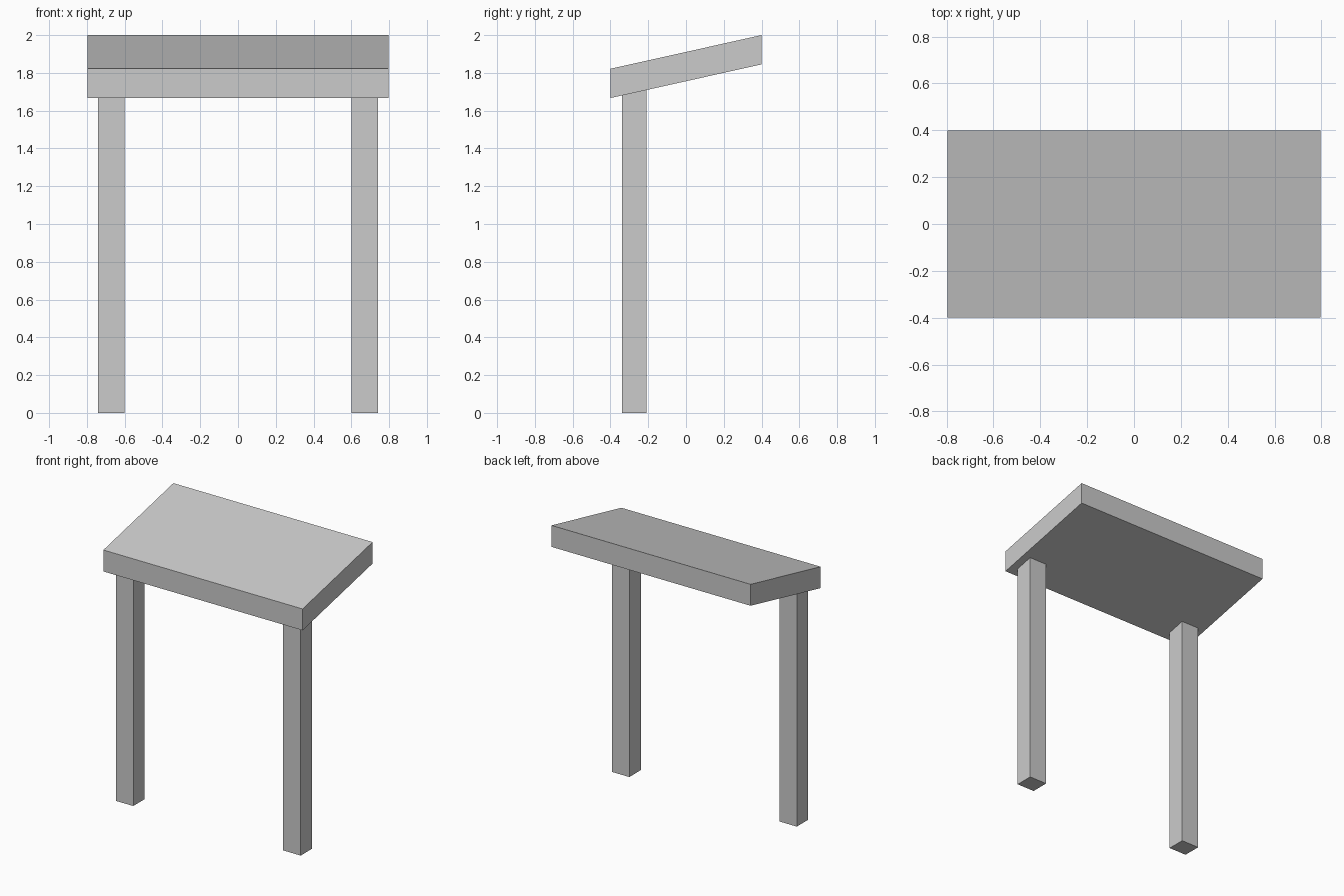
import bpy
import bmesh

if "Cube" in bpy.data.objects:
    bpy.data.objects.remove(bpy.data.objects["Cube"])

HALF_W = 0.797
HALF_D = 0.4
SLOPE = 0.2225   # rise of the top towards the back


def underside(y):
    return 1.667 + (y + HALF_D) * SLOPE


def extrude_profile(name, profile, x0, x1):
    """Extrude a closed (y, z) profile along x."""
    bm = bmesh.new()
    face = bm.faces.new([bm.verts.new((x0, y, z)) for y, z in profile])
    ext = bmesh.ops.extrude_face_region(bm, geom=[face])
    verts = [g for g in ext["geom"] if isinstance(g, bmesh.types.BMVert)]
    bmesh.ops.translate(bm, verts=verts, vec=(x1 - x0, 0, 0))
    bmesh.ops.recalc_face_normals(bm, faces=bm.faces)
    mesh = bpy.data.meshes.new(name)
    bm.to_mesh(mesh)
    bm.free()
    obj = bpy.data.objects.new(name, mesh)
    bpy.context.collection.objects.link(obj)
    return obj


# Sloping top slab with vertical edges
low, high, thick = underside(-HALF_D), underside(HALF_D), 0.155
extrude_profile("sloping_top",
                [(-HALF_D, low), (HALF_D, high),
                 (HALF_D, high + thick), (-HALF_D, low + thick)],
                -HALF_W, HALF_W)

# Two posts, their tops cut to the slope of the slab
y0, y1 = -0.34, -0.209
post = [(y0, 0), (y1, 0), (y1, underside(y1)), (y0, underside(y0))]
for name, x0, x1 in (("left_post", -0.74, -0.60), ("right_post", 0.60, 0.74)):
    extrude_profile(name, post, x0, x1)
